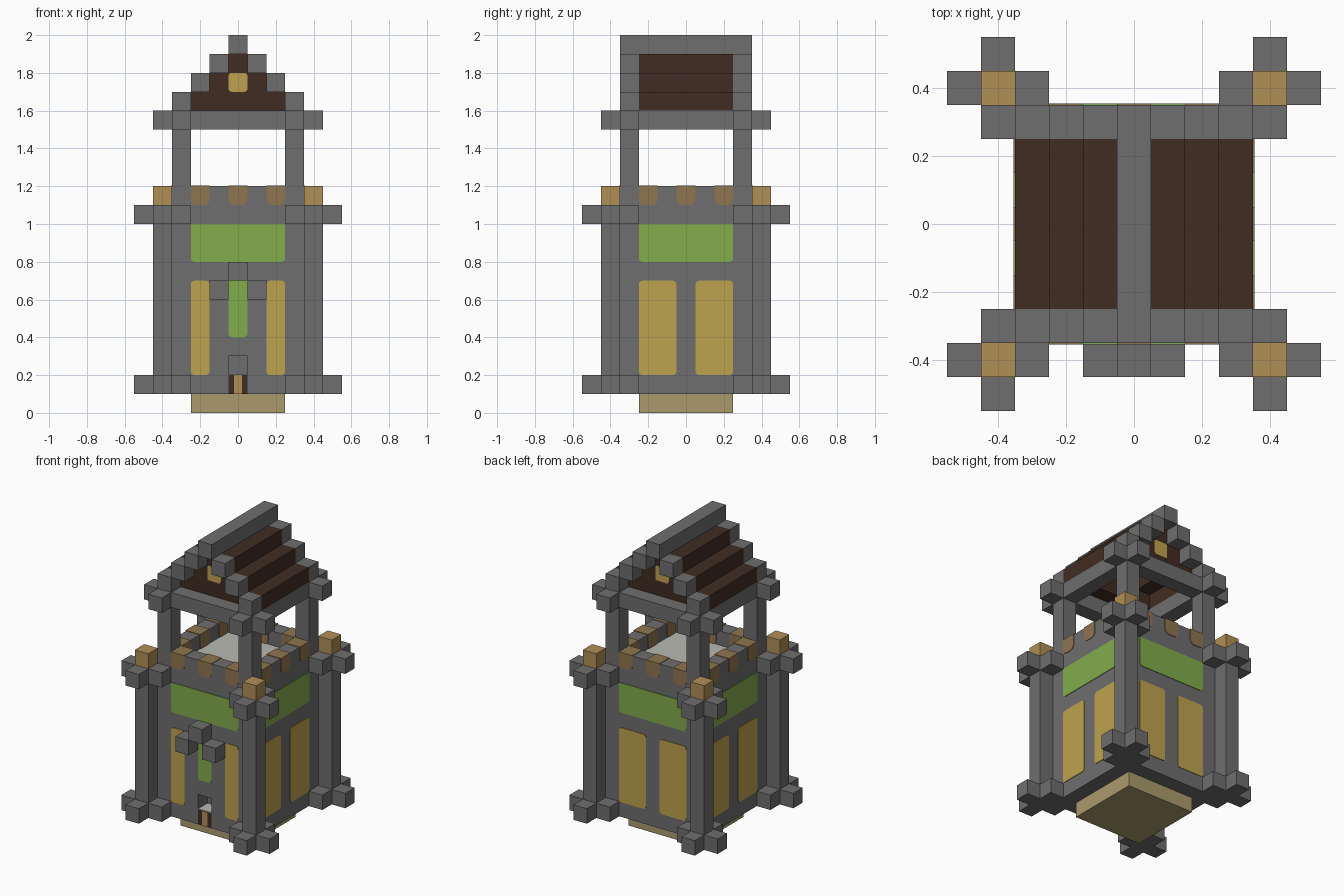
import bpy, bmesh
from math import pi
from mathutils import Matrix

if "Cube" in bpy.data.objects:
    bpy.data.objects.remove(bpy.data.objects["Cube"])

U = 0.1     # one block
EPS = 0.04  # plate thickness in blocks


def material(name, r, g, b):
    lin = [((c / 255 + 0.055) / 1.055) ** 2.4 for c in (r, g, b)] + [1]
    m = bpy.data.materials.new(name)
    m.use_nodes = True
    m.diffuse_color = lin
    m.node_tree.nodes["Principled BSDF"].inputs["Base Color"].default_value = lin
    return m


stone = material("grey stone", 110, 110, 110)
wood = material("dark brown wood", 64, 44, 34)
glass = material("golden window", 190, 163, 78)
banner = material("green banner", 130, 172, 75)
cap = material("tan cap", 176, 143, 86)
inlay = material("dull tan inlay", 143, 118, 78)
sand = material("sand base", 170, 154, 108)
deck = material("pale deck", 186, 186, 178)


def box(name, x, y, z, mat, turn=0, rounding=0, low_only=False):
    """Box from block ranges; turn = quarter turns about z; rounds the corners seen from the front."""
    bm = bmesh.new()
    bmesh.ops.create_cube(bm, size=1)
    for v in bm.verts:
        v.co = [(r[0] + r[1]) / 2 + c * (r[1] - r[0]) for r, c in zip((x, y, z), v.co)]
    if rounding:
        mid = sum(z) / 2
        edges = [e for e in bm.edges
                 if abs(e.verts[0].co.y - e.verts[1].co.y) > 1e-4
                 and abs(e.verts[0].co.x - e.verts[1].co.x) < 1e-4
                 and abs(e.verts[0].co.z - e.verts[1].co.z) < 1e-4
                 and (not low_only or e.verts[0].co.z < mid)]
        bmesh.ops.bevel(bm, geom=edges, offset=rounding, segments=3,
                        profile=0.5, affect='EDGES')
    bm.transform(Matrix.Rotation(turn * pi / 2, 4, 'Z') @ Matrix.Scale(U, 4))
    bmesh.ops.recalc_face_normals(bm, faces=bm.faces)
    me = bpy.data.meshes.new(name)
    bm.to_mesh(me)
    bm.free()
    me.materials.append(mat)
    ob = bpy.data.objects.new(name, me)
    bpy.context.collection.objects.link(ob)
    return ob


def block(name, x, y, z, mat, turn=0):
    """Single block centred on x, y with its bottom at z."""
    return box(name, (x - .5, x + .5), (y - .5, y + .5), (z, z + 1), mat, turn)


def plate(name, x, z, mat, turn=0, y=-3.5, rounding=0.2, low_only=False):
    return box(name, x, (y - EPS, y), z, mat, turn, rounding, low_only)


# Base and body, with a doorway niche in the front wall
box("base", (-2.5, 2.5), (-2.5, 2.5), (0, 1), sand)
box("body_core", (-3.5, 3.5), (-2.5, 3.5), (1, 11), stone)
for s, side in ((-1, "right"), (1, "left")):
    box("front_wall_" + side, sorted((s * .5, s * 3.5)), (-3.5, -2.5), (1, 11), stone)
box("front_wall_middle", (-.5, .5), (-3.5, -2.5), (3, 11), stone)
box("door", (-.5, .5), (-3.5, -2.5), (1, 2), wood)
plate("door_panel", (-.2, .2), (1, 2), cap, rounding=0)
box("door_step_top", (-.5, .5), (-3.5, -2.5), (2, 2 + EPS), deck)
box("deck", (-2.5, 2.5), (-2.5, 2.5), (11, 11 + EPS), deck)

# Front arch stones and hanging banner
block("arch_keystone", 0, -4, 7, stone)
for s in (-1, 1):
    block("arch_stone", s, -4, 6, stone)
plate("hanging_banner", (-.5, .5), (4, 7), banner, low_only=True)

for t in range(4):
    # Corner pillar with crossed blocks at foot and head
    box("corner_pillar", (3.5, 4.5), (-4.5, -3.5), (1, 11), stone, t)
    block("pillar_cap", 4, -4, 11, cap, t)
    for z in (1, 10):
        for dx, dy in ((1, 0), (-1, 0), (0, 1), (0, -1)):
            block("pillar_collar", 4 + dx, -4 + dy, z, stone, t)

    # Wall banner and windows
    plate("wall_banner", (-2.5, 2.5), (8, 10), banner, t, low_only=True)
    inner = 1.5 if t == 0 else .5
    for s in (-1, 1):
        plate("window", sorted((s * inner, s * 2.5)), (2, 7), glass, t)

    # Parapet with inlaid battlement pattern
    box("parapet", (-2.5, 2.5), (-3.5, -2.5), (11, 12), stone, t)
    for x in (-2, 0, 2):
        box("parapet_inlay", (x - .5, x + .5), (-3.5 - EPS, -2.5 + EPS),
            (11, 12 + EPS), inlay, t, 0.3, True)

    # Roof posts and ring beams with projecting ends
    box("roof_post", (2.5, 3.5), (-3.5, -2.5), (11, 16), stone, t)
    box("ring_beam", (-2.5, 2.5), (-3.5, -2.5), (15, 16), stone, t)
    block("beam_end", 4, -3, 15, stone, t)
    block("beam_end", 3, -4, 15, stone, t)

# Stepped roof courses with stone verges
for i in range(3):
    z, x = 16 + i, 3 - i
    for s in (-1, 1):
        box("roof_course", (s * x - .5, s * x + .5), (-2.5, 2.5), (z, z + 1), wood)
        for e in (-1, 1):
            block("verge_stone", s * x, e * 3, z, stone)
    # Gable infill at both ends
    for t in (0, 2):
        box("gable_infill", (-x + .5, x - .5), (-2.5, -1.5), (z, z + 1), wood, t)
box("ridge", (-.5, .5), (-3.5, 3.5), (19, 20), stone)
for t in (0, 2):
    plate("gable_window", (-.5, .5), (17, 18), glass, t, y=-2.5, rounding=0.15)
